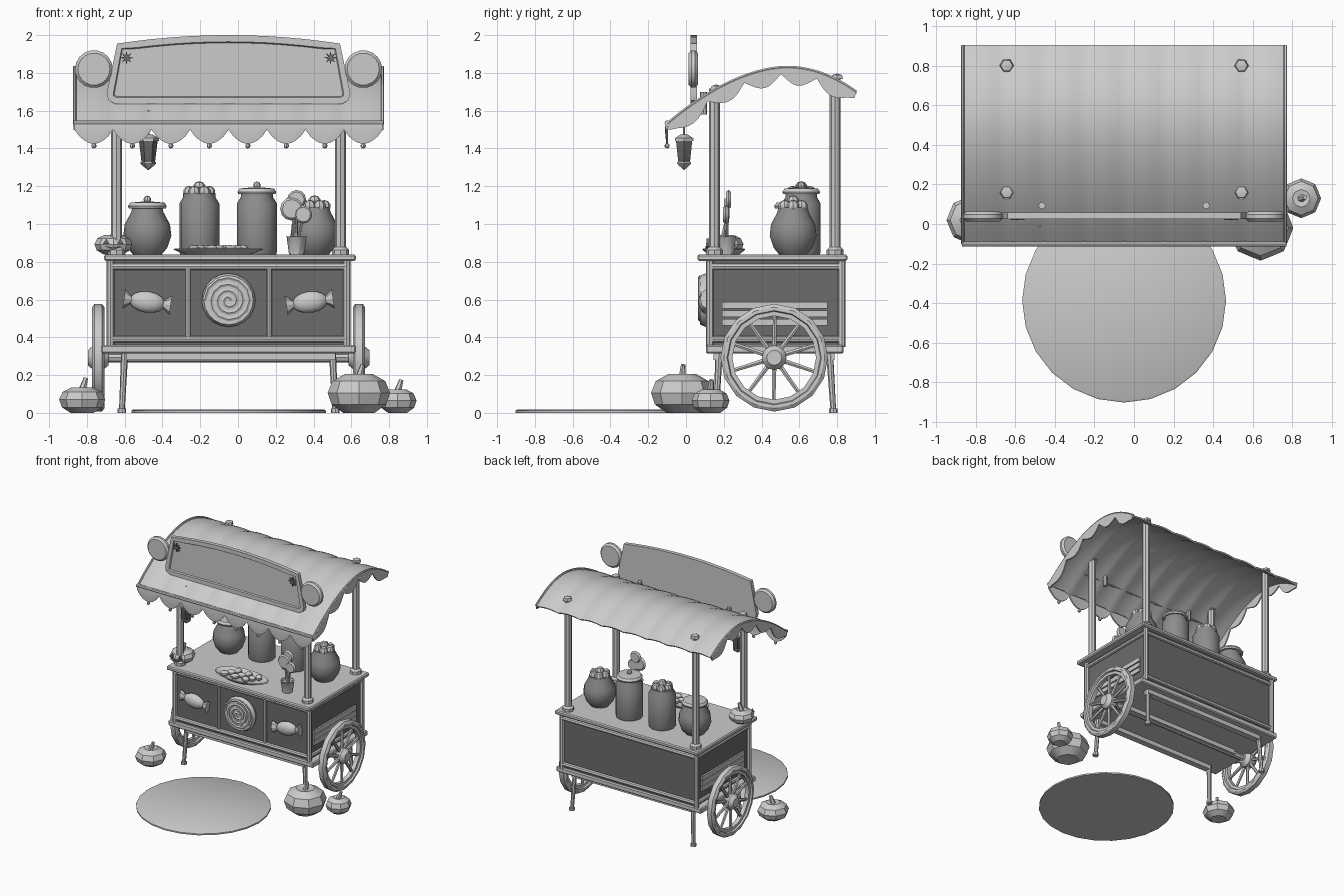
import bpy, bmesh, random
from math import sin, cos, pi, radians
from mathutils import Vector, Matrix

if "Cube" in bpy.data.objects:
    bpy.data.objects.remove(bpy.data.objects["Cube"])

random.seed(4)
CX = -0.05                      # the cart is symmetric about this x


def material(name, v):
    m = bpy.data.materials.new(name)
    m.diffuse_color = (v, v, v, 1)
    m.use_nodes = True
    m.node_tree.nodes["Principled BSDF"].inputs["Base Color"].default_value = m.diffuse_color
    return m


DARK, GLASS = material("dark_panel", 0.15), material("dark_glass", 0.27)


def finish(name, bm, mat=None, loc=(0, 0, 0), rot=(0, 0, 0)):
    bmesh.ops.remove_doubles(bm, verts=bm.verts, dist=1e-5)
    bmesh.ops.recalc_face_normals(bm, faces=bm.faces)
    me = bpy.data.meshes.new(name)
    bm.to_mesh(me)
    ob = bpy.data.objects.new(name, me)
    bpy.context.collection.objects.link(ob)
    ob.location, ob.rotation_euler = loc, rot
    if mat:
        me.materials.append(mat)
    return ob


def box(name, x, y, z, mat=None, bevel=0.0):
    """Box from (min, max) ranges."""
    bm = bmesh.new()
    bmesh.ops.create_cube(bm, size=1)
    for v in bm.verts:
        v.co = [(r[0] + r[1]) / 2 + c * (r[1] - r[0]) for r, c in zip((x, y, z), v.co)]
    if bevel:
        bmesh.ops.bevel(bm, geom=bm.edges[:], offset=bevel, segments=1, affect='EDGES')
    return finish(name, bm, mat)


def lathe(name, prof, loc, n=12, rot=(0, 0, 0), mat=None, closed=False, lobe=1.0, sy=1.0):
    """Spin (radius, height) points; lobe shrinks every other segment."""
    bm = bmesh.new()
    rings = []
    for i in range(n):
        a, k = 2 * pi * i / n, (lobe if i % 2 else 1)
        rings.append([bm.verts.new((r * k * cos(a), r * k * sin(a) * sy, h)) for r, h in prof])
    m = len(prof)
    for i in range(n):
        p, q = rings[i], rings[(i + 1) % n]
        for j in range(m if closed else m - 1):
            bm.faces.new((p[j], q[j], q[(j + 1) % m], p[(j + 1) % m]))
    return finish(name, bm, mat, loc, rot)


def rod(name, a, b, r1, r2=None, n=8, mat=None):
    a, b = Vector(a), Vector(b)
    r2, d = r1 if r2 is None else r2, b - a
    ob = lathe(name, [(0, 0), (r1, 0), (r2, d.length), (0, d.length)], a, n, mat=mat)
    ob.rotation_euler = d.to_track_quat('Z', 'Y').to_euler()
    return ob


def ball(name, loc, r, scale=(1, 1, 1), rot=(0, 0, 0), seg=10):
    bm = bmesh.new()
    bmesh.ops.create_uvsphere(bm, u_segments=seg, v_segments=max(5, seg // 2 + 1), radius=r)
    bmesh.ops.scale(bm, vec=scale, verts=bm.verts)
    return finish(name, bm, None, loc, rot)


def prism(name, pts, y0, y1, mat=None, inset=0.0):
    """Extrude an (x, z) outline along y, with an optional sunken front."""
    bm = bmesh.new()
    f = bm.faces.new([bm.verts.new((x, y0, z)) for x, z in pts])
    ext = bmesh.ops.extrude_face_region(bm, geom=[f], use_keep_orig=True)
    bmesh.ops.translate(bm, vec=(0, y1 - y0, 0), verts=[e for e in ext["geom"] if isinstance(e, bmesh.types.BMVert)])
    if inset:
        bmesh.ops.recalc_face_normals(bm, faces=bm.faces)
        bmesh.ops.inset_region(bm, faces=[f], thickness=inset, depth=0)
        bmesh.ops.inset_region(bm, faces=[f], thickness=0.006, depth=-0.01)
    return finish(name, bm, mat)


def tube(name, pts, r, res=1):
    cu = bpy.data.curves.new(name, 'CURVE')
    cu.dimensions, cu.bevel_depth, cu.bevel_resolution, cu.use_fill_caps = '3D', r, res, True
    sp = cu.splines.new('POLY')
    sp.points.add(len(pts) - 1)
    for p, c in zip(sp.points, pts):
        p.co = (*c, 1)
    ob = bpy.data.objects.new(name, cu)
    bpy.context.collection.objects.link(ob)


def sheet(name, rows, thick):
    bm = bmesh.new()
    vs = [[bm.verts.new(p) for p in r] for r in rows]
    for a, b in zip(vs, vs[1:]):
        for i in range(len(a) - 1):
            bm.faces.new((a[i], a[i + 1], b[i + 1], b[i]))
    ob = finish(name, bm)
    mod = ob.modifiers.new("thickness", 'SOLIDIFY')
    mod.thickness, mod.offset = thick, 0


def roof_z(y):
    return 1.83 - (0.3 * ((0.535 - y) / 0.635) ** 1.8 if y < 0.535 else 0.13 * ((y - 0.535) / 0.365) ** 2)


# Cart body, frame and counter
box("body_panels", (-0.665, 0.565), (0.13, 0.82), (0.34, 0.81), DARK)
box("counter_top", (-0.71, 0.625), (0.06, 0.855), (0.805, 0.838), bevel=0.008)
box("base_slab", (-0.725, 0.625), (0.105, 0.835), (0.315, 0.36), bevel=0.008)
for y in (0.125, 0.825):
    for s in (-1, 1):
        rod("corner_post", (CX + s * 0.625, y, 0.35), (CX + s * 0.625, y, 0.81), 0.02)
    for z in (0.775, 0.39):
        rod("long_rail", (-0.675, y, z), (0.575, y, z), 0.018)
for s in (-1, 1):
    for z in (0.775, 0.39):
        rod("side_rail", (CX + s * 0.622, 0.125, z), (CX + s * 0.622, 0.825, z), 0.017)
    rod("front_divider", (CX + s * 0.215, 0.125, 0.39), (CX + s * 0.215, 0.125, 0.775), 0.014)
    for z in (0.48, 0.525, 0.57):
        xs = sorted((CX + s * 0.61, CX + s * 0.628))
        box("side_slat", xs, (0.19, 0.75), (z - 0.018, z + 0.018))
for y in (0.17, 0.47, 0.76):
    box("under_beam", (-0.59, 0.515), (y - 0.025, y + 0.025), (0.28, 0.32))

# Legs, axle and wheels
for s in (-1, 1):
    for y, d in ((0.175, -0.015), (0.76, 0.02)):
        rod("leg", (CX + s * 0.55, y, 0.32), (CX + s * 0.565, y + d, 0.01), 0.019, 0.015)
        rod("leg_foot", (CX + s * 0.565, y + d, 0), (CX + s * 0.565, y + d, 0.022), 0.023)
    wc = Vector((CX + s * 0.69, 0.467, 0.292))
    lathe("wheel_rim", [(0.285, -0.02), (0.285, 0.02), (0.268, 0.032), (0.25, 0.032), (0.245, 0.018),
                        (0.222, 0.018), (0.222, -0.018), (0.245, -0.018), (0.25, -0.032), (0.268, -0.032)],
          wc, 16, (0, pi / 2, 0), closed=True)
    lathe("wheel_hub", [(0, -0.055), (0.04, -0.055), (0.065, -0.025), (0.065, 0.025), (0.04, 0.055), (0, 0.055)],
          wc, 12, (0, pi / 2, 0))
    for i in range(10):
        d = Vector((0, cos(i * pi / 5 + 0.3), sin(i * pi / 5 + 0.3)))
        rod("wheel_spoke", wc + d * 0.05, wc + d * 0.23, 0.014, 0.011, 6)
rod("axle", (CX - 0.69, 0.467, 0.292), (CX + 0.69, 0.467, 0.292), 0.025)

# Front decorations: wrapped sweets and a swirl
for s in (-1, 1):
    c, t = Vector((CX + s * 0.43, 0.105, 0.587)), -s * radians(8)
    ball("sweet", c, 0.095, (1, 0.42, 0.6), (0, t, 0), 12)
    d = Vector((cos(t), 0, -sin(t)))
    for e in (-1, 1):
        w = rod("sweet_wrapper", c + d * e * 0.075, c + d * e * 0.125, 0.012, 0.05, 8)
        w.scale = (0.6, 1, 1) if abs((w.rotation_euler.to_matrix() @ Vector((1, 0, 0))).y) > 0.5 else (1, 0.6, 1)
lathe("swirl_disc", [(0, -0.03), (0.13, -0.03), (0.142, -0.005), (0.13, 0.025), (0, 0.025)],
      (CX, 0.1, 0.597), 20, (pi / 2, 0, 0))
tube("swirl_spiral", [(CX + r * cos(a), 0.075, 0.597 + r * sin(a)) for a, r in
                      ((i * pi / 6, 0.008 + 0.12 * i / 42) for i in range(43))], 0.012)

# Posts with collars and roof caps
for s in (-1, 1):
    for y in (0.15, 0.79):
        x = CX + s * 0.593
        rod("roof_post", (x, y, 0.83), (x, y, roof_z(y) + 0.01), 0.029)
        lathe("post_collar", [(0, 0), (0.045, 0), (0.045, 0.025), (0.03, 0.04), (0, 0.04)], (x, y, 0.838), 8)
        lathe("post_cap", [(0, 0), (0.036, 0), (0.03, 0.022), (0, 0.03)], (x, y + 0.01, roof_z(y)), 6)

# Canopy with rippled cloth, edge trims and scalloped valances
xs = [-0.865 + 1.63 * i / 64 for i in range(65)]
ys = [-0.1 + i / 20 for i in range(21)]
ripple = lambda i: -0.012 * (1 - abs(sin(pi * i / 8)))
sheet("canopy", [[(x, y, roof_z(y) + ripple(i)) for i, x in enumerate(xs)] for y in ys], 0.012)
rod("front_bar", (-0.87, -0.1, 1.535), (0.77, -0.1, 1.535), 0.014)
arch = [(y, roof_z(y)) for y in [-0.1 + i / 40 for i in range(41)]]
for x in (-0.865, 0.765):
    tube("canopy_side_trim", [(x, y, z) for y, z in arch], 0.009)
    low = []
    for i, (y, z) in enumerate(arch):
        slope = (roof_z(min(y + 0.01, 0.9)) - roof_z(max(y - 0.01, -0.1))) / 0.02
        d = Vector((slope, -1)).normalized() * (0.035 + 0.06 * abs(sin(pi * i / 8)))
        low.append((x, y + d.x * 0.7, z + d.y))
    sheet("side_valance", [[(x, y, z) for y, z in arch], low], 0.01)
drop = [0.035 + 0.075 * abs(sin(pi * i / 8)) ** 0.8 for i in range(65)]
sheet("front_valance", [[(x, -0.1, 1.535) for x in xs],
                        [(x, -0.105, 1.535 - d / 2) for x, d in zip(xs, drop)],
                        [(x, -0.1, 1.535 - d) for x, d in zip(xs, drop)]], 0.01)
for i in range(8):
    ball("valance_bead", (-0.865 + 1.63 * (i + 0.5) / 8, -0.1, 1.414), 0.014, seg=8)

# Sign board with stars, end discs and supports
top = [(CX + 0.59 * t / 6, 2.0 - 0.045 * (t / 6) ** 2) for t in range(6, -7, -1)]
prism("sign_board", top + [(CX - 0.645, 1.69), (CX - 0.635, 1.655), (CX - 0.6, 1.635),
                           (CX + 0.6, 1.635), (CX + 0.635, 1.655), (CX + 0.645, 1.69)], 0.025, 0.058, inset=0.035)
for s in (-1, 1):
    x = CX + s * 0.54
    prism("sign_star", [(x + r * cos(a), 1.88 + r * sin(a)) for a, r in
                        ((i * pi / 8, 0.014 if i % 2 else 0.036) for i in range(16))], 0.02, 0.04, DARK)
    lathe("sign_end_disc", [(0, -0.025), (0.085, -0.025), (0.1, -0.01), (0.1, 0.01), (0.085, 0.025), (0, 0.025)],
          (CX + s * 0.713, 0.038, 1.82), 18, (pi / 2, 0, 0))
    rod("sign_support", (CX + s * 0.415, 0.093, 1.58), (CX + s * 0.415, 0.093, 1.7), 0.018)

# Hanging lantern
lathe("lantern", [(0, 0.0), (0.03, 0.02), (0.036, 0.03), (0.05, 0.145), (0, 0.145)], (-0.475, -0.01, 1.3), 6, mat=DARK)
lathe("lantern_cap", [(0, 0), (0.056, 0), (0.056, 0.014), (0.02, 0.035), (0, 0.035)], (-0.475, -0.01, 1.44), 6)
lathe("lantern_base", [(0, -0.015), (0.03, 0.008), (0.042, 0.02), (0.042, 0.028), (0, 0.028)], (-0.475, -0.01, 1.3), 6)
rod("lantern_hanger", (-0.475, -0.01, 1.46), (-0.475, -0.01, 1.6), 0.006, n=6)

# Jars: round or straight, lidded or heaped with sweets
ROUND = [(0, 0), (0.075, 0), (0.105, 0.035), (0.127, 0.1), (0.12, 0.16), (0.085, 0.225), (0.08, 0.25), (0, 0.25)]
STRAIGHT = [(0, 0), (0.1, 0), (0.106, 0.015), (0.106, 0.27), (0.085, 0.305), (0.085, 0.325), (0, 0.325)]
for x, y, prof, lid in ((-0.48, 0.567, ROUND, True), (-0.205, 0.61, STRAIGHT, False),
                        (0.1, 0.61, STRAIGHT, True), (0.405, 0.567, ROUND, False)):
    lathe("jar", prof, (x, y, 0.838), 14, mat=GLASS)
    z = 0.838 + prof[-1][1]
    if lid:
        lathe("jar_lid", [(0, 0), (0.098, 0), (0.103, 0.012), (0.09, 0.03), (0, 0.038)], (x, y, z - 0.005), 14)
        ball("jar_lid_knob", (x, y, z + 0.042), 0.02, seg=8)
    else:
        for i in range(6):
            a = i * pi / 3
            ball("jar_sweet", (x + 0.052 * cos(a), y + 0.052 * sin(a), z + 0.005), 0.034, seg=8)
        ball("jar_sweet", (x, y, z + 0.03), 0.034, seg=8)

# Tray of sweets
lathe("tray", [(0, 0), (0.17, 0), (0.237, 0.026), (0.23, 0.032), (0.165, 0.012), (0, 0.012)], (-0.105, 0.2, 0.838), 20, sy=0.48)
for i in range(9):
    ball("tray_sweet", (-0.235 + 0.0325 * i, 0.2 + (i % 3 - 1) * 0.042, 0.867), 0.03,
         (1.2, 0.9, 0.75), (0, 0, random.uniform(0, 3)), 8)

# Cup of lollipops
lathe("lollipop_cup", [(0, 0), (0.04, 0), (0.052, 0.09), (0.056, 0.095), (0.045, 0.095), (0.04, 0.08), (0, 0.08)],
      (0.31, 0.215, 0.838), 10)
for x, y, z, r in ((0.285, 0.215, 1.08, 0.062), (0.31, 0.225, 1.13, 0.05), (0.345, 0.21, 1.05, 0.048)):
    rod("lollipop_stick", (0.31, 0.215, 0.86), (x, y, z), 0.007, n=6)
    lathe("lollipop", [(0, -0.014), (r * 0.8, -0.014), (r, 0), (r * 0.8, 0.014), (0, 0.014)], (x, y, z), 12, (pi / 2, 0, 0))

# Pumpkins on the ground and the carved one on the counter
for x, y, z, r, h in ((-0.825, 0.02, 0, 0.122, 0.135), (0.64, -0.02, 0, 0.165, 0.205),
                      (0.845, 0.13, 0, 0.1, 0.125), (-0.66, 0.205, 0.838, 0.1, 0.105)):
    lathe("pumpkin", [(0, h * 0.06), (r * 0.5, 0), (r * 0.88, h * 0.22), (r, h * 0.52), (r * 0.85, h * 0.82),
                      (r * 0.45, h), (0, h * 0.92)], (x, y, z), 16, lobe=0.93)
    rod("pumpkin_stem", (x, y, z + h * 0.9), (x + 0.02, y + 0.005, z + h + 0.05), 0.02, 0.012, 6)
for x in (-0.697, -0.623):
    prism("carved_eye", [(x - 0.018, 0.895), (x + 0.018, 0.895), (x, 0.922)], 0.108, 0.15, DARK)
prism("carved_mouth", [(-0.705, 0.883), (-0.66, 0.862), (-0.615, 0.883), (-0.66, 0.876)], 0.104, 0.15, DARK)

# Round ground mat
lathe("ground_mat", [(0, 0), (0.515, 0), (0.515, 0.012), (0.505, 0.018), (0, 0.018)], (CX, -0.387, 0), 24)

# Curves to meshes, then soft shading with sharp edges kept
bpy.ops.object.select_all(action='SELECT')
bpy.context.view_layer.objects.active = bpy.data.objects["canopy"]
bpy.ops.object.convert(target='MESH')
bpy.ops.object.shade_smooth_by_angle(angle=radians(35))
